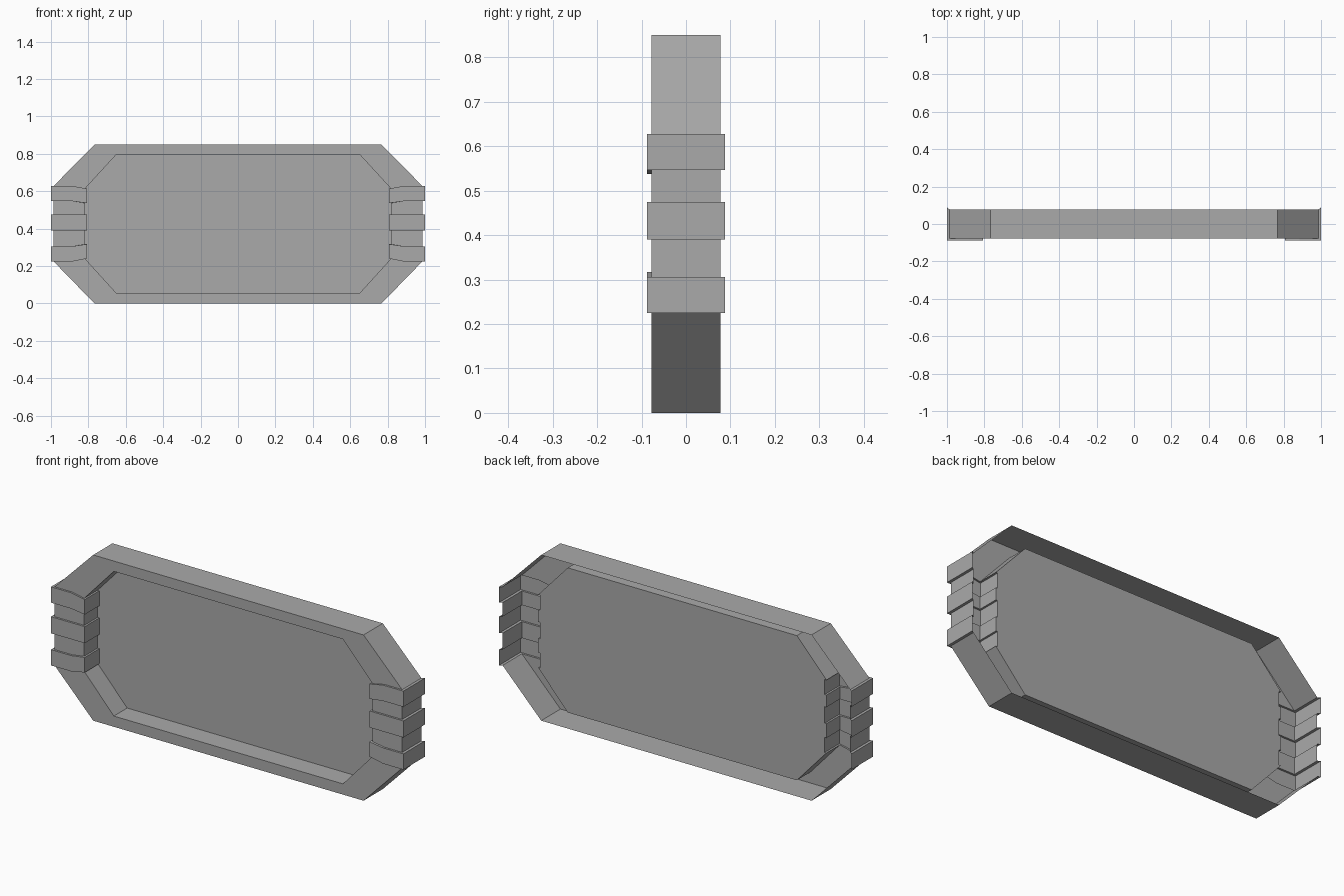
import bpy

cube = bpy.data.objects.get("Cube")
if cube:
    bpy.data.objects.remove(cube, do_unlink=True)

# Single grey material
grey = bpy.data.materials.new("mid_grey")
grey.use_nodes = True
colour = (0.4, 0.4, 0.4, 1)
grey.diffuse_color = colour
grey.node_tree.nodes["Principled BSDF"].inputs["Base Color"].default_value = colour

HALF = 0.078       # half depth of the frame
PANEL_Y = 0.03     # depth of the recessed panel
HEIGHT = 0.85
STEP = 0.01        # how far the grip ribs stand out


def build(name, verts, faces):
    mesh = bpy.data.meshes.new(name)
    mesh.from_pydata(verts, [], faces)
    mesh.materials.append(grey)
    obj = bpy.data.objects.new(name, mesh)
    bpy.context.collection.objects.link(obj)
    return obj


def section(outer, crease, inner, lift=0):
    """Folded sheet section: outer wall, front face, recess wall."""
    (xo, zo), (xc, zc), (xi, zi) = outer, crease, inner
    return [(xo, HALF + lift, zo), (xo, -HALF - lift, zo), (xc, -HALF - lift, zc),
            (xi, -HALF - lift, zi), (xi, PANEL_Y, zi)]


def strip(name, sections):
    """Skin neighbouring sections with quads."""
    n = len(sections[0])
    verts = [v for s in sections for v in s]
    faces = [(a * n + i, (a + 1) * n + i, (a + 1) * n + i + 1, a * n + i + 1)
             for a in range(len(sections) - 1) for i in range(n - 1)]
    return build(name, verts, faces)


def mirror(sections):
    return [[(-x, y, z) for x, y, z in s] for s in reversed(sections)]


# Grip sections going up the side: three raised ribs with two grooves between
ribs = [((0.225, 0.24), (0.306, 0.317)),
        ((0.39, 0.39), (0.475, 0.475)),
        ((0.547, 0.537), (0.628, 0.614))]


def grip_section(z, raised):
    d = STEP if raised else 0
    return section((0.986 + d * 1.4, z[0]), (0.885, z[0]), (0.818 - d, z[1]), d)


grip = [grip_section(ribs[0][0], False)]
for low, high in ribs:
    if low != ribs[0][0]:
        grip.append(grip_section(low, False))
    grip += [grip_section(low, True), grip_section(high, True), grip_section(high, False)]

# Chamfered corners of the frame
bottom = section((0.767, 0), (0.71, 0.0268), (0.65, 0.055))
top = section((0.767, HEIGHT), (0.71, HEIGHT - 0.0268), (0.65, 0.797))

left_grip, right_grip = grip, mirror(grip)
strip("left_grip", left_grip)
strip("right_grip", right_grip)
strip("frame_bottom", [right_grip[-1]] + mirror([bottom]) + [bottom, left_grip[0]])
strip("frame_top", [left_grip[-1], top] + mirror([top]) + [right_grip[0]])

# Recessed panel closing the inside of the frame
loop = [bottom] + left_grip + [top] + mirror([top]) + right_grip + mirror([bottom])
build("recessed_panel", [s[-1] for s in loop], [tuple(range(len(loop)))])
